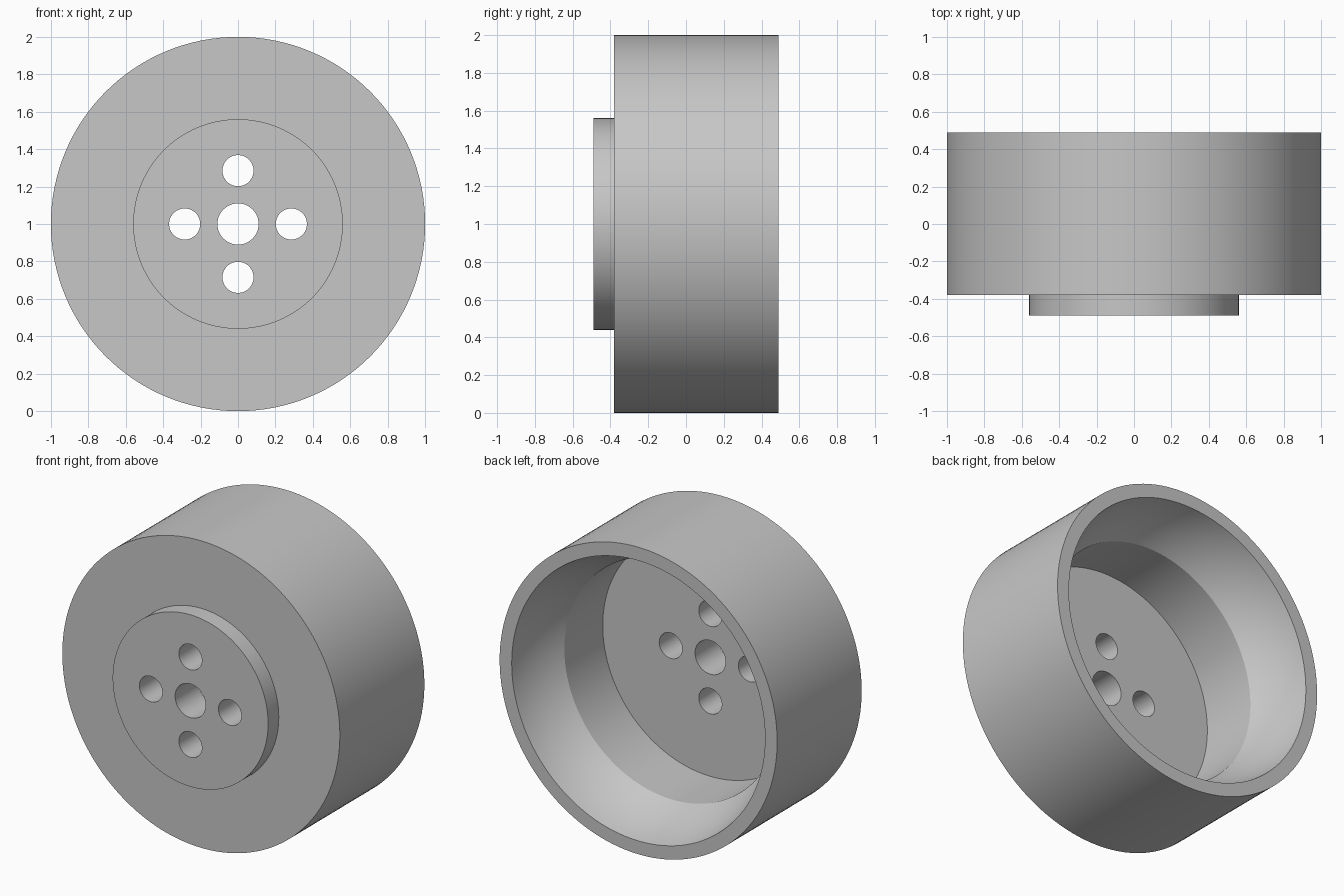
import bpy, bmesh, math
from mathutils import Matrix, Vector

cube = bpy.data.objects.get("Cube")
if cube:
    bpy.data.objects.remove(cube, do_unlink=True)

SEGMENTS = 128
BACK, FLANGE, FRONT, FLOOR = 0.49, -0.38, -0.49, -0.25
STEP_R, STEP_Y, RIM_R = 0.775, 0.145, 0.913

# Plain grey metal
grey = bpy.data.materials.new("grey metal")
grey.use_nodes = True
color = (0.57, 0.57, 0.57, 1)
grey.diffuse_color = color
grey.node_tree.nodes["Principled BSDF"].inputs["Base Color"].default_value = color


def make_object(name, bm):
    bmesh.ops.recalc_face_normals(bm, faces=bm.faces)
    mesh = bpy.data.meshes.new(name)
    bm.to_mesh(mesh)
    bm.free()
    mesh.materials.append(grey)
    obj = bpy.data.objects.new(name, mesh)
    bpy.context.collection.objects.link(obj)
    return obj


def lathe(name, profile):
    """Turn a closed (radius, y) outline about the drum's axis."""
    bm = bmesh.new()
    rings = []
    for r, y in profile:
        angles = [2 * math.pi * i / SEGMENTS for i in range(SEGMENTS)]
        rings.append([bm.verts.new((r * math.cos(a), y, 1 + r * math.sin(a)))
                      for a in angles])
    for k, ring in enumerate(rings):
        following = rings[(k + 1) % len(rings)]
        for i in range(SEGMENTS):
            j = (i + 1) % SEGMENTS
            bm.faces.new((ring[i], ring[j], following[j], following[i]))
    return make_object(name, bm)


# Shallow hollow curve leading from the rim down to the inner step
rim, step = Vector((RIM_R, BACK)), Vector((STEP_R, STEP_Y))
outward = Vector((rim.y - step.y, step.x - rim.x)).normalized()
dish = []
for i in range(13):
    t = i / 12
    dish.append(tuple(rim.lerp(step, t) + outward * 0.08 * t * (1 - t)))

# Drum with front hub, central bore and open back
drum = lathe("drum", [(0.11, FLOOR), (0.11, FRONT), (0.56, FRONT),
                      (0.56, FLANGE), (1, FLANGE), (1, BACK)]
             + dish + [(STEP_R, FLOOR)])

# Four bolt holes around the bore
bm = bmesh.new()
for k in range(4):
    a = k * math.pi / 2
    place = (Matrix.Translation((0.285 * math.cos(a), -0.37, 1 + 0.285 * math.sin(a)))
             @ Matrix.Rotation(math.pi / 2, 4, "X"))
    bmesh.ops.create_cone(bm, cap_ends=True, segments=64, radius1=0.083,
                          radius2=0.083, depth=0.5, matrix=place)
cutter = make_object("bolt_hole_cutter", bm)
cutter.hide_render = True

cut = drum.modifiers.new("bolt holes", "BOOLEAN")
cut.operation = "DIFFERENCE"
cut.solver = "EXACT"
cut.object = cutter
bpy.ops.object.select_all(action="DESELECT")
drum.select_set(True)
bpy.context.view_layer.objects.active = drum
bpy.ops.object.modifier_apply(modifier=cut.name)
bpy.data.objects.remove(cutter, do_unlink=True)
bpy.ops.object.shade_smooth_by_angle(angle=math.radians(25))
